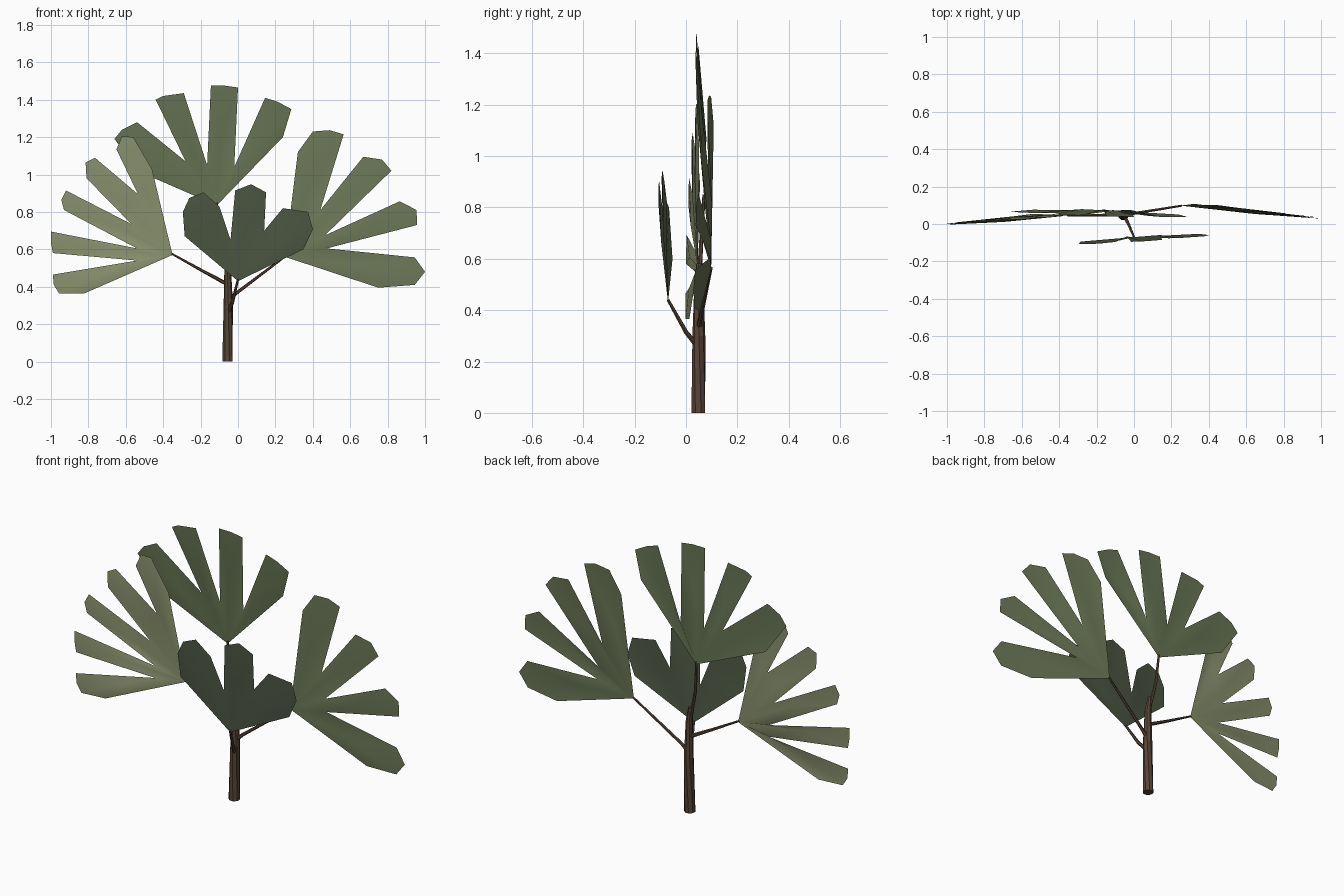
import bpy, bmesh
from mathutils import Vector

if "Cube" in bpy.data.objects:
    bpy.data.objects.remove(bpy.data.objects["Cube"])


def material(name, rgb):
    m = bpy.data.materials.new(name)
    m.diffuse_color = (*rgb, 1)
    m.use_nodes = True
    m.node_tree.nodes["Principled BSDF"].inputs["Base Color"].default_value = m.diffuse_color
    return m


def finish(name, bm, mat, smooth=False):
    me = bpy.data.meshes.new(name)
    bmesh.ops.recalc_face_normals(bm, faces=bm.faces)
    bm.to_mesh(me)
    bm.free()
    me.materials.append(mat)
    if smooth:
        me.shade_smooth()
    ob = bpy.data.objects.new(name, me)
    bpy.context.collection.objects.link(ob)
    return ob


def tube(name, path, radii, sides, mat):
    """Tapered branch swept along a short path."""
    bm = bmesh.new()
    pts = [Vector(p) for p in path]
    rings = []
    for i, p in enumerate(pts):
        d = pts[min(i + 1, len(pts) - 1)] - pts[max(i - 1, 0)]
        q = d.to_track_quat('Z', 'Y').to_matrix().to_4x4()
        q.translation = p
        rings.append(bmesh.ops.create_circle(bm, segments=sides, radius=radii[i], matrix=q)['verts'])
    # bridge rings with nearest vertices aligned
    for a, b in zip(rings, rings[1:]):
        off = min(range(sides), key=lambda k: sum((a[j].co - b[(j + k) % sides].co).length for j in range(sides)))
        b[:] = b[off:] + b[:off]
        for j in range(sides):
            k = (j + 1) % sides
            bm.faces.new((a[j], a[k], b[k], b[j]))
    bm.faces.new(rings[0][::-1])
    bm.faces.new(rings[-1])
    return finish(name, bm, mat)


def leaf(name, base, slope, valleys, lobes, mat, fold=0.016):
    """Pleated fan leaf: lobes listed clockwise, each between two valleys."""
    bm = bmesh.new()
    bx, by, bz = base

    def vert(x, z, dy=0.0):
        return bm.verts.new((x, by + slope[0] * (x - bx) + slope[1] * (z - bz) + dy, z))

    root = vert(bx, bz)
    last = len(valleys) - 1
    vs = [vert(x, z, 0.005 if i in (0, last) else fold) for i, (x, z) in enumerate(valleys)]
    for i, tip in enumerate(lobes):
        rim = [vs[i]] + [vert(x, z) for x, z in tip] + [vs[i + 1]]
        cx = sum(p[0] for p in tip) / len(tip)
        cz = sum(p[1] for p in tip) / len(tip)
        rib = vert(bx + 0.55 * (cx - bx), bz + 0.55 * (cz - bz), -0.008)
        loop = [root] + rim
        for a, b in zip(loop, loop[1:] + loop[:1]):
            bm.faces.new((a, b, rib))
    return finish(name, bm, mat, True)


bark = material("bark", (0.1, 0.06, 0.038))

# Trunk and leaf stalks
tube("trunk", [(-.057, .048, 0), (-.052, .05, .3), (-.055, .05, .5), (-.065, .052, .58)],
     [.029, .025, .018, .012], 8, bark)
tube("top_stalk", [(-.06, .05, .5), (-.1, .06, .68), (-.113, .07, .85)], [.01, .008, .006], 6, bark)
tube("left_stalk", [(-.05, .05, .41), (-.19, .047, .485), (-.355, .045, .577)], [.011, .008, .005], 6, bark)
tube("right_stalk", [(-.05, .05, .33), (-.01, .055, .365), (.255, .098, .565)], [.012, .009, .006], 6, bark)
tube("front_stalk", [(-.05, .04, .265), (-.03, 0, .315), (0, -.07, .44)], [.011, .009, .006], 6, bark)

# Fan leaves
leaf("top_leaf", (-.113, .071, .835), (-.022, -.048),
     [(-.54, 1.02), (-.28, 1.07), (-.165, 1.05), (-.02, 1.04), (.24, 1.2)],
     [[(-.66, 1.19), (-.62, 1.24), (-.54, 1.28)],
      [(-.44, 1.4), (-.4, 1.42), (-.29, 1.435)],
      [(-.145, 1.475), (-.07, 1.475), (0, 1.465)],
      [(.145, 1.41), (.21, 1.39), (.285, 1.35)]],
     material("leaf_green", (.13, .17, .085)))

leaf("left_leaf", (-.35, .045, .57), (.07, .02),
     [(-.82, .365), (-.54, .54), (-.54, .605), (-.57, .735), (-.535, .895), (-.46, 1.03)],
     [[(-.957, .365), (-.985, .41), (-.99, .465)],
      [(-.99, .58), (-1, .635), (-1, .695)],
      [(-.93, .81), (-.945, .865), (-.92, .915)],
      [(-.81, .98), (-.815, 1.065), (-.765, 1.09)],
      [(-.65, 1.135), (-.62, 1.205), (-.56, 1.2)]],
     material("leaf_pale", (.25, .28, .155)))

leaf("right_leaf", (.25, .098, .56), (-.09, .02),
     [(.32, 1.12), (.44, .81), (.465, .675), (.475, .605), (.75, .395)],
     [[(.4, 1.23), (.49, 1.237), (.565, 1.215)],
      [(.67, 1.095), (.77, 1.08), (.82, 1.02)],
      [(.865, .857), (.955, .81), (.957, .73)],
      [(.945, .557), (1, .48), (.945, .41)]],
     material("leaf_olive", (.15, .185, .095)))

leaf("front_leaf", (0, -.07, .43), (.06, -.05),
     [(-.285, .67), (-.04, .65), (.14, .7), (.35, .6)],
     [[(-.295, .8), (-.26, .875), (-.185, .905), (-.1, .83)],
      [(-.015, .915), (.07, .948), (.15, .905)],
      [(.24, .82), (.375, .8), (.4, .707)]],
     material("leaf_dark", (.075, .098, .057)))
